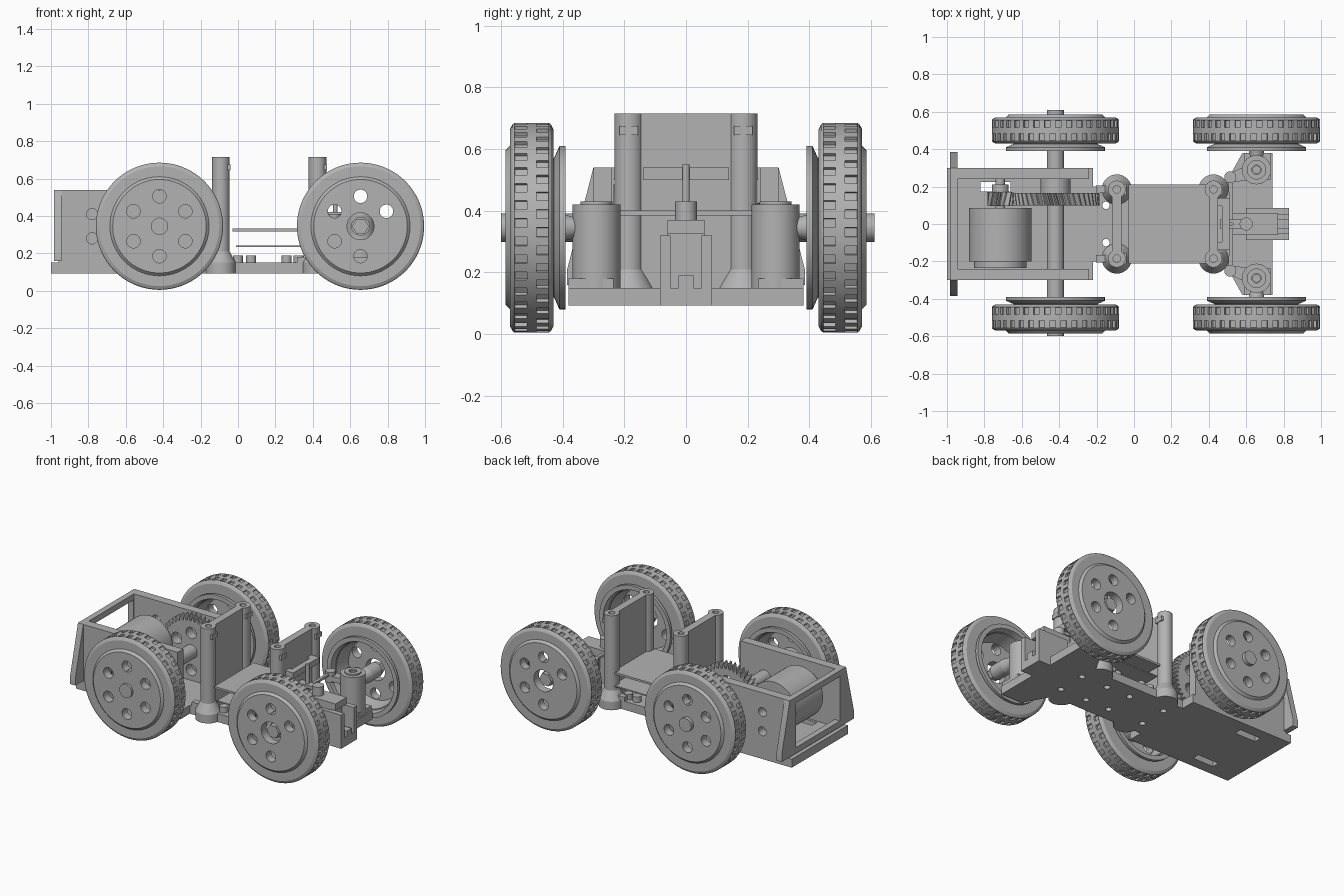
import bpy, bmesh, math
from math import sin, cos, pi, tau

if "Cube" in bpy.data.objects:
    bpy.data.objects.remove(bpy.data.objects["Cube"])

grey = bpy.data.materials.new("plain_grey")
grey.use_nodes = True
COLOUR = (0.45, 0.45, 0.45, 1)
grey.diffuse_color = COLOUR
grey.node_tree.nodes["Principled BSDF"].inputs["Base Color"].default_value = COLOUR
WHEEL_Z, REAR_X, FRONT_X = 0.345, -0.42, 0.655


def finish(name, bm):
    bmesh.ops.recalc_face_normals(bm, faces=bm.faces)
    me = bpy.data.meshes.new(name)
    bm.to_mesh(me)
    bm.free()
    me.materials.append(grey)
    ob = bpy.data.objects.new(name, me)
    bpy.context.collection.objects.link(ob)
    return ob


def loft(name, axis, pts_a, a, pts_b, b):
    """Solid between two outlines lying across the given axis."""
    def place(p, h):
        return {"x": (h, p[0], p[1]), "y": (p[0], h, p[1]), "z": (p[0], p[1], h)}[axis]
    bm = bmesh.new()
    low = [bm.verts.new(place(p, a)) for p in pts_a]
    top = [bm.verts.new(place(p, b)) for p in pts_b]
    n = len(low)
    bm.faces.new(low)
    bm.faces.new(top)
    for i in range(n):
        j = (i + 1) % n
        bm.faces.new((low[i], low[j], top[j], top[i]))
    return finish(name, bm)


def prism(name, axis, pts, a, b):
    return loft(name, axis, pts, a, pts, b)


def ring(c, r, n=32):
    return [(c[0] + r * cos(tau * i / n), c[1] + r * sin(tau * i / n)) for i in range(n)]


def cyl(name, axis, c, r, a, b, r2=None, n=32):
    return loft(name, axis, ring(c, r, n), a, ring(c, r if r2 is None else r2, n), b)


def box(name, x0, x1, y0, y1, z0, z1):
    return prism(name, "z", [(x0, y0), (x1, y0), (x1, y1), (x0, y1)], z0, z1)


def cut(ob, cutters):
    for c in cutters:
        m = ob.modifiers.new("cut", "BOOLEAN")
        m.object, m.operation, m.solver = c, "DIFFERENCE", "EXACT"
        bpy.context.view_layer.objects.active = ob
        bpy.ops.object.modifier_apply(modifier=m.name)
        bpy.data.objects.remove(c)
    return ob


def six_holes(c, dist, r, a, b):
    return [cyl("cutter", "y", (c[0] + dist * sin(k * pi / 3), c[1] + dist * cos(k * pi / 3)),
                r, a, b, n=24) for k in range(6)]


# Wheels: turned profile with two staggered rows of tread slots
def wheel(name, bore):
    prof = [(bore, .585), (.25, .585), (.265, .57), (.32, .57), (.335, .562), (.34, .555),
            (.34, .515), (.34, .485), (.34, .445), (.335, .438), (.32, .43), (.22, .43),
            (.265, .41), (.265, .39), (.235, .39), (.2, .53), (bore, .53)]
    n, slots = 72, []
    bm = bmesh.new()
    rows = [[bm.verts.new((r * cos(tau * i / n), y, r * sin(tau * i / n))) for r, y in prof]
            for i in range(n)]
    for i in range(n):
        p, q = rows[i], rows[(i + 1) % n]
        for k in range(len(prof)):
            m = (k + 1) % len(prof)
            f = bm.faces.new((p[k], p[m], q[m], q[k]))
            if k in (5, 7) and (i + k // 7) % 2:
                slots.append(f)
    bmesh.ops.recalc_face_normals(bm, faces=bm.faces)
    bmesh.ops.inset_individual(bm, faces=slots, thickness=.001, depth=-.012)
    ob = finish(name, bm)
    return cut(ob, six_holes((0, 0), .16, .036, .5, .62))


for name, x, bore in (("rear", REAR_X, .03), ("front", FRONT_X, .072)):
    left = wheel(name + "_wheel", bore)
    left.location = (x, 0, WHEEL_Z)
    other = left.copy()
    other.name = name + "_wheel_opposite"
    other.rotation_euler.z = pi
    bpy.context.collection.objects.link(other)

# Base plate
half = [(-1, .3), (-.22, .3), (-.22, .2), (.48, .2), (.58, .38), (.74, .38), (.74, .085), (.83, .085)]
base = prism("base_plate", "z", half + [(x, -y) for x, y in reversed(half)], .093, .15)
cutters = [box("cutter", -.82, -.66, s * .2 - .025, s * .2 + .025, 0, .2) for s in (-1, 1)]
cutters += [cyl("cutter", "z", (x, s * .1), .02, 0, .2, n=16) for x in (-.15, .12, .3, .5) for s in (-1, 1)]
cut(base, cutters)

# Rear motor box
for s in (-1, 1):
    y0, y1 = sorted((s * .24, s * .3))
    wall = box("motor_box_wall", -.96, -.24, y0, y1, .15, .54)
    cut(wall, [cyl("cutter", "y", (-.78, z), .03, -.5, .5) for z in (.28, .41)])
panel = prism("rear_frame", "x", [(-.385, .16), (.385, .16), (.385, .21), (.3, .54), (-.3, .54),
                                  (-.385, .21)], -.985, -.945)
cut(panel, [box("cutter", -1.1, -.9, -.235, .235, .2, .5)])

# Motor, gears and rear axle
MOTOR = (-.715, WHEEL_Z)
cyl("motor_body", "y", MOTOR, .168, -.2, .085, n=64)
cyl("motor_end_cap", "y", MOTOR, .14, -.235, -.2, n=48)
cyl("motor_shaft", "y", MOTOR, .025, .085, .24)


def gear(name, c, r, teeth, y0, y1, twist):
    def outline(t):
        return [(c[0] + q * cos(tau * (k + o) / teeth + t), c[1] + q * sin(tau * (k + o) / teeth + t))
                for k in range(teeth) for o, q in ((0, r - .03), (.25, r - .03), (.5, r), (.7, r))]
    return loft(name, "y", outline(0), y0, outline(twist), y1)


gear("pinion", MOTOR, .07, 12, .095, .17, -.3)
spur = gear("drive_gear", (REAR_X, WHEEL_Z), .235, 44, .1, .165, .08)
cut(spur, six_holes((REAR_X, WHEEL_Z), .125, .038, .05, .2))
cyl("drive_gear_hub", "y", (REAR_X, WHEEL_Z), .08, .165, .245)
cyl("pinion_hub", "y", MOTOR, .045, .17, .21)
cyl("rear_axle", "y", (REAR_X, WHEEL_Z), .046, -.6, .61)
for s in (-1, 1):
    cyl("rear_wheel_hub", "y", (REAR_X, WHEEL_Z), .085, s * .44, s * .54)

# Posts with flared feet, upright panels and decks
for x in (-.092, .425):
    for s in (-1, 1):
        y = s * .185
        post = cyl("post", "z", (x, y), .047, .093, .715)
        cut(post, [cyl("cutter", "z", (x, y), .02, .65, .8, n=16)])
        cyl("post_foot", "z", (x, y), .08, .15, .21, r2=.047)
        cyl("post_flange", "z", (x, y), .08, .093, .15)
        box("post_lug", x + .03, x + .051, y - .03, y + .03, .645, .675)
        box("post_brace", x - .11, x, y - .02, y + .02, .15, .18)
    box("upright_panel", x - .025, x + .025, -.15, .15, .15, .715)
box("upper_deck", -.03, .4, -.21, .21, .318, .332)
box("lower_deck", -.01, .4, -.21, .21, .234, .242)
for x in (.0, .07, .26, .325):
    for s in (-1, 1):
        cyl("floor_boss", "z", (x, s * .15), .027, .15, .188, n=24)

# Steering servo and linkage
box("servo_body", .56, .74, -.06, .06, .15, .325)
box("servo_top", .53, .77, -.06, .06, .325, .37)
for s in (-1, 1):
    y0, y1 = sorted((s * .05, s * .085))
    box("nose_rail", .6, .83, y0, y1, .15, .32)
box("nose_block", .74, .83, -.025, .025, .15, .19)
cyl("servo_hub", "z", (.6, 0), .035, .37, .43)
cyl("servo_pin", "z", (.52, 0), .012, .4, .55, n=16)
box("servo_horn", .46, .62, -.025, .025, .4, .42)
box("cross_bar", .47, .51, -.14, .14, .5, .54)
for s in (-1, 1):
    y0, y1 = sorted((s * .095, s * .14))
    box("cross_bar_arm", .44, .51, y0, y1, .5, .54)

# Steering knuckles with stub axles
for s in (-1, 1):
    c = (FRONT_X, s * .29)
    body = cyl("knuckle", "z", c, .078, .15, .42)
    cut(body, [cyl("cutter", "z", c, .02, .38, .5, n=16)])
    ringed = cyl("knuckle_collar", "z", c, .052, .42, .43)
    cut(ringed, [cyl("cutter", "z", c, .025, .4, .5, n=16)])
    cyl("stub_cone", "y", (FRONT_X, WHEEL_Z), .03, s * .34, s * .43, r2=.05)
    cyl("stub_axle", "y", (FRONT_X, WHEEL_Z), .05, s * .43, s * .53)
    cyl("stub_nut", "y", (FRONT_X, WHEEL_Z), .045, s * .53, s * .565, n=6)
    y0, y1 = sorted((s * .235, s * .38))
    box("knuckle_mount", .59, .73, y0, y1, .15, .18)
    prism("knuckle_arm", "z", [(.64, s * .33), (.64, s * .24), (.51, s * .22), (.51, s * .27)], .35, .385)
    cyl("arm_pin", "z", (.515, s * .25), .032, .34, .41, n=24)
    prism("tie_rod", "z", [(.505, s * .25), (.525, s * .25), (.53, 0), (.51, 0)], .385, .4)

# Smooth the round surfaces and keep the edges crisp
for ob in bpy.context.scene.objects:
    if ob.type == "MESH":
        bpy.ops.object.select_all(action="DESELECT")
        ob.select_set(True)
        bpy.context.view_layer.objects.active = ob
        bpy.ops.object.shade_smooth_by_angle(angle=math.radians(25))
